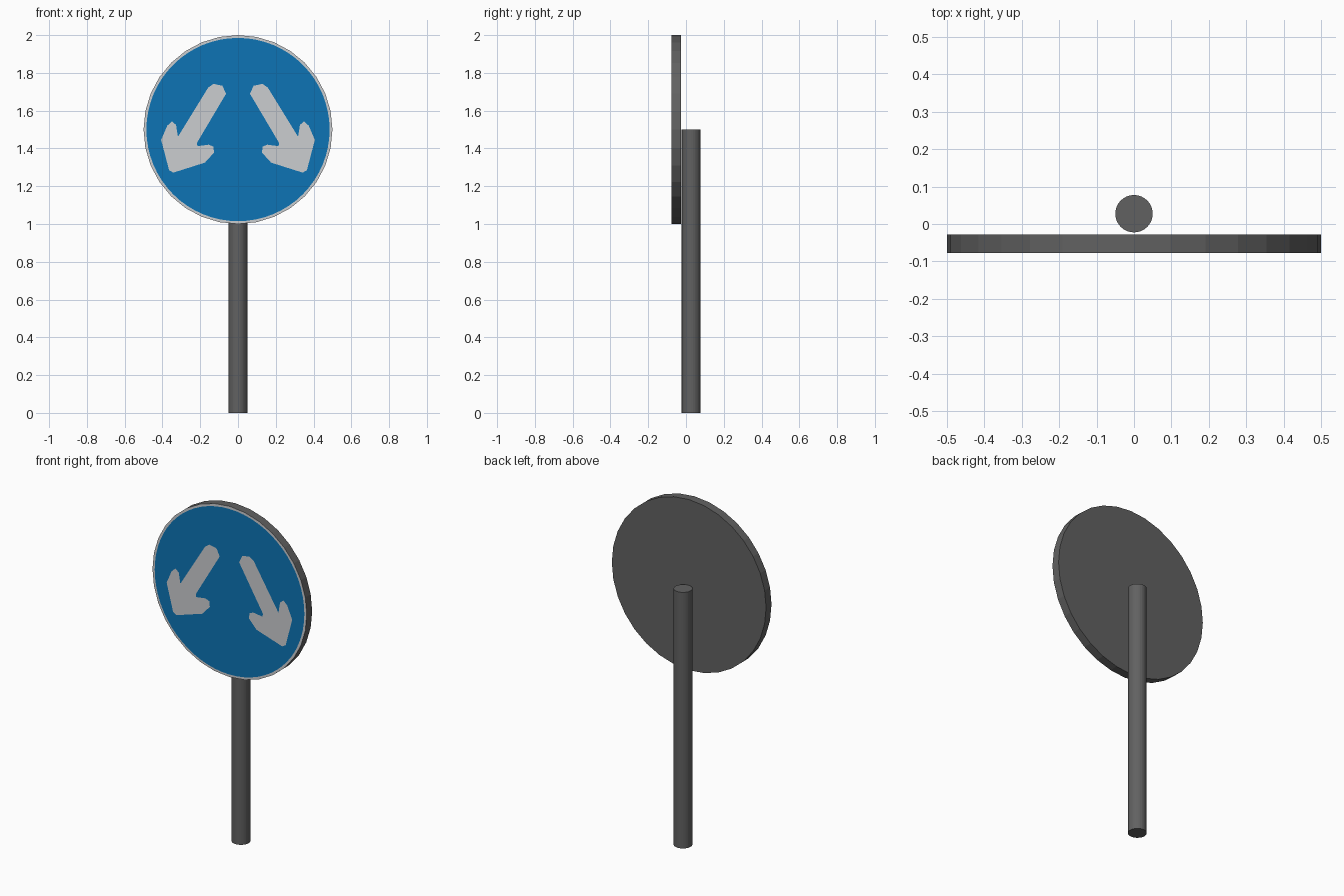
import bpy
import math

if "Cube" in bpy.data.objects:
    bpy.data.objects.remove(bpy.data.objects["Cube"])

FRONT = -0.0775   # y of the disc's front face
CZ = 1.5          # height of the disc centre


def material(name, rgb):
    m = bpy.data.materials.new(name)
    m.diffuse_color = (*rgb, 1.0)
    m.use_nodes = True
    m.node_tree.nodes["Principled BSDF"].inputs["Base Color"].default_value = m.diffuse_color
    return m


grey = material("dark grey metal", (0.12, 0.12, 0.12))
blue = material("sign blue", (0.004, 0.175, 0.46))
white = material("sign white", (0.60, 0.61, 0.63))


def cylinder(name, radius, depth, loc, rot=(0, 0, 0)):
    bpy.ops.mesh.primitive_cylinder_add(vertices=32, radius=radius, depth=depth,
                                        location=loc, rotation=rot)
    ob = bpy.context.object
    ob.name = name
    ob.data.materials.append(grey)
    return ob


def decal(name, pts, y, mat):
    """Flat face in the xz plane, looking towards -y."""
    area = sum(a[0] * b[1] - b[0] * a[1] for a, b in zip(pts, pts[1:] + pts[:1]))
    if area < 0:
        pts = pts[::-1]
    me = bpy.data.meshes.new(name)
    me.from_pydata([(x, y, z) for x, z in pts], [], [list(range(len(pts)))])
    me.materials.append(mat)
    ob = bpy.data.objects.new(name, me)
    bpy.context.collection.objects.link(ob)


# pole behind the disc
cylinder("pole", 0.05, 1.5, (0, 0.0275, 0.75))

# disc with a white front face, which shows as the rim
disc = cylinder("sign_disc", 0.5, 0.05, (0, FRONT + 0.025, CZ), (math.pi / 2, 0, 0))
bpy.ops.object.transform_apply(location=True, rotation=True, scale=True)
disc.data.materials.append(white)
for p in disc.data.polygons:
    if p.normal.y < -0.9:
        p.material_index = 1

# blue field
circle = [(0.485 * math.cos(i * math.tau / 64), CZ + 0.485 * math.sin(i * math.tau / 64))
          for i in range(64)]
decal("blue_field", circle, FRONT - 0.001, blue)

# two mirrored arrows pointing down and outwards
arrow = [(0.063, 1.69), (0.083, 1.732), (0.13, 1.742), (0.158, 1.722),
         (0.318, 1.462), (0.328, 1.525), (0.35, 1.543), (0.375, 1.52),
         (0.407, 1.445), (0.395, 1.40), (0.365, 1.285), (0.342, 1.272),
         (0.175, 1.325), (0.127, 1.378), (0.13, 1.41), (0.155, 1.42),
         (0.215, 1.412), (0.217, 1.43)]
for side, s in (("right", 1), ("left", -1)):
    decal("arrow_" + side, [(s * x, z) for x, z in arrow], FRONT - 0.002, white)
